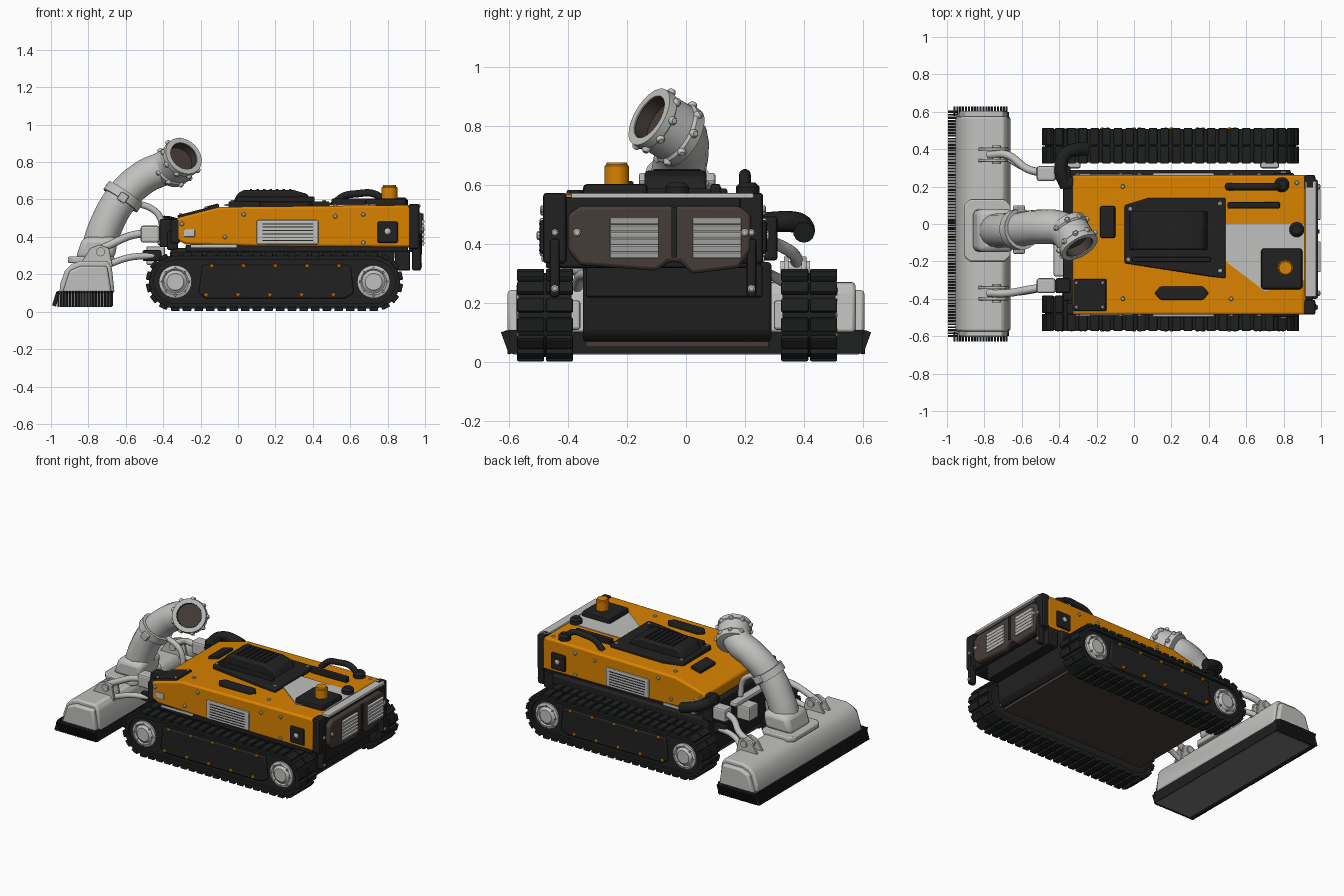
import bpy, bmesh, math, random
from mathutils import Matrix, Vector

random.seed(4)
if "Cube" in bpy.data.objects:
    bpy.data.objects.remove(bpy.data.objects["Cube"], do_unlink=True)

def material(name, *rgb):
    mat = bpy.data.materials.new(name)
    mat.use_nodes = True
    mat.diffuse_color = (*rgb, 1)
    mat.node_tree.nodes["Principled BSDF"].inputs["Base Color"].default_value = (*rgb, 1)
    return mat

orange = material("safety orange", .7, .225, 0)
grey = material("light grey metal", .53, .53, .52)
black = material("black plastic", .015, .015, .015)
rubber = material("black rubber", .013, .014, .014)
brown = material("dark brown", .06, .046, .04)
charcoal = material("charcoal", .2, .2, .195)

def add_object(name, data):
    """Link a new object and make it the only selected one."""
    obj = bpy.data.objects.new(name, data)
    bpy.context.collection.objects.link(obj)
    bpy.ops.object.select_all(action="DESELECT")
    obj.select_set(True)
    bpy.context.view_layer.objects.active = obj
    return obj

def finish(name, bm, mat, bevel=0, smooth=True):
    """Turn a bmesh into a shaded, optionally bevelled object."""
    bmesh.ops.recalc_face_normals(bm, faces=bm.faces[:])
    mesh = bpy.data.meshes.new(name)
    bm.to_mesh(mesh)
    mesh.materials.append(mat)
    obj = add_object(name, mesh)
    if smooth:
        bpy.ops.object.shade_smooth_by_angle(angle=math.radians(35))
    if bevel:
        mod = obj.modifiers.new("soft_edges", "BEVEL")
        mod.width, mod.segments, mod.limit_method = bevel, 2, "ANGLE"

def bridge(bm, one, two):
    for i in range(len(one)):
        bm.faces.new((one[i - 1], one[i], two[i], two[i - 1]))

def boxes(name, mat, items, bevel=0):
    """Each item is (centre, size) or (centre, size, rotation matrix)."""
    bm = bmesh.new()
    for centre, size, *rot in items:
        turn = rot[0] if rot else Matrix.Identity(4)
        bmesh.ops.create_cube(bm, size=1, matrix=Matrix.Translation(centre) @ turn @ Matrix.Diagonal((*size, 1)))
    finish(name, bm, mat, bevel, smooth=False)

def prism(name, mat, outline, axis, low, high, bevel=0):
    """Extrude a flat outline along an axis."""
    place = {"x": lambda a, b, t: (t, a, b), "y": lambda a, b, t: (a, t, b), "z": lambda a, b, t: (a, b, t)}[axis]
    bm = bmesh.new()
    ends = [[bm.verts.new(place(a, b, t)) for a, b in outline] for t in (low, high)]
    for end in ends:
        bm.faces.new(end)
    bridge(bm, *ends)
    finish(name, bm, mat, bevel)

def lathe(name, mat, profile, places, sides=24):
    """Revolve (radius, height) points about the direction at each (origin, direction)."""
    bm = bmesh.new()
    spin = [(math.cos(math.tau * i / sides), math.sin(math.tau * i / sides)) for i in range(sides)]
    for origin, direction in places:
        turn = Vector(direction).to_track_quat("Z", "Y")
        rings = [[bm.verts.new(Vector(origin) + turn @ Vector((r * c, r * s, h))) for c, s in spin] for r, h in profile]
        for one, two in zip(rings, rings[1:]):
            bridge(bm, one, two)
        bm.faces.new(rings[0])
        bm.faces.new(rings[-1])
    finish(name, bm, mat)

def tube(name, mat, points, radius):
    """Sweep a round section along a smooth path."""
    curve = bpy.data.curves.new(name, "CURVE")
    curve.dimensions = "3D"
    curve.bevel_depth, curve.bevel_resolution, curve.use_fill_caps = radius, 5, True
    curve.materials.append(mat)
    spline = curve.splines.new("BEZIER")
    spline.bezier_points.add(len(points) - 1)
    for knot, point in zip(spline.bezier_points, points):
        knot.co = point
        knot.handle_left_type = knot.handle_right_type = "AUTO"
    add_object(name, curve)
    bpy.ops.object.convert(target="MESH")
    bpy.ops.object.shade_smooth_by_angle(angle=math.radians(50))

def studs(name, mat, radius, height, places):
    lathe(name, mat, [(radius, 0), (radius, height * .6), (radius * .6, height)], places, 10)

# Tracks: a belt ring with tread pads, wheels and a bolted side panel
FRONT_X, REAR_X, AXLE_Z, MID_Y = -.335, .725, .16, -.11

def loop(radius, arc=14, straight=18):
    """Points and outward angles round the track loop."""
    pts = []
    for centre, end, start in ((REAR_X, FRONT_X, -90), (FRONT_X, REAR_X, 90)):
        turns = [math.radians(start + 180 * i / arc) for i in range(arc)]
        pts += [(centre + radius * math.cos(a), AXLE_Z + radius * math.sin(a), a) for a in turns]
        a = math.radians(start + 180)
        pts += [(centre + (end - centre) * i / straight, AXLE_Z + radius * math.sin(a), a) for i in range(straight)]
    return pts

for label, mid, out in (("right", -.478, -1), ("left", .418, 1)):
    bm = bmesh.new()
    rows = [[bm.verts.new((x, mid + side * .09, z)) for x, z, a in loop(r)]
            for r, side in ((.142, -1), (.142, 1), (.116, 1), (.116, -1))]
    for one, two in zip(rows, rows[1:] + rows[:1]):
        bridge(bm, one, two)
    finish(label + "_track_belt", bm, rubber)
    boxes(label + "_track_pads", rubber, [((x, mid + col * .049, z), (.022, .092, .046), Matrix.Rotation(-a, 4, "Y"))
          for x, z, a in loop(.146, 7, 17) for col in (-1, 1)], .005)
    prism(label + "_track_core", black, [(x, z) for x, z, a in loop(.12)], "y", mid - .07, mid + .07)
    face = mid + out * .085
    prism(label + "_track_panel", black, [(-.21, .1), (-.17, .07), (.57, .07), (.62, .1), (.6, .25), (-.19, .25)], "y", mid, face, .008)
    studs(label + "_panel_bolts", orange, .012, .012, [
        ((-.15 + i * .17 + shift, face, z), (0, out, 0)) for i in range(5) for z, shift in ((.09, -.02), (.245, .01))])
    axles = [((x, mid, AXLE_Z), (0, out, 0)) for x in (FRONT_X, REAR_X)]
    lathe(label + "_wheels", grey, [(.088, 0), (.088, .082), (.07, .088), (.062, .08), (.05, .088), (.045, .094)], axles)
    studs(label + "_wheel_bolts", grey, .009, .096, [
        ((x + .072 * math.cos(k * math.pi / 4), mid, AXLE_Z + .072 * math.sin(k * math.pi / 4)), (0, out, 0))
        for x in (FRONT_X, REAR_X) for k in range(8)])
    boxes(label + "_track_mounts", grey, [((x, mid - out * .1, AXLE_Z), (.1, .04, .1)) for x in (FRONT_X, REAR_X)], .01)

# Lower chassis, belly and rear bumper
prism("chassis", black, [(-.38, .16), (-.34, .07), (.79, .07), (.82, .1), (.84, .34), (-.36, .34)], "y", -.35, .29, .012)
boxes("belly_plate", brown, [((.22, -.03, .062), (1.12, .62, .02))])
boxes("body_skirt", black, [((.315, MID_Y, .338), (1.19, .73, .04)), ((.88, -.04, .275), (.08, .6, .11))], .008)

# Main body shell with vents, sockets and bolts on each side
prism("body_shell", orange, [(-.33, .385), (-.33, .5), (-.1, .56), (.91, .57), (.925, .55), (.925, .345), (.1, .35), (-.28, .36)],
      "y", -.485, .262, .018)
boxes("front_corners", black, [((-.335, y, .43), (.05, .06, .13)) for y in (-.455, .225)] + [((-.35, MID_Y, .38), (.06, .6, .1))], .01)
for label, face, out in (("right", -.485, -1), ("left", .262, 1)):
    boxes(label + "_vent", grey, [((.265, face, .425), (.33, .024, .13))], .008)
    boxes(label + "_vent_slots", black, [((.265, face + out * .01, .38 + i * .018), (.27, .008, .005)) for i in range(6)])
    boxes(label + "_sockets", black, [((.8, face, .425), (.11, .024, .115))], .01)
    studs(label + "_socket_cap", grey, .016, .01, [((.8, face + out * .012, .43), (0, out, 0))])
    boxes(label + "_marker", grey, [((-.26, face, .42), (.06, .016, .04)), ((-.13, face, .35), (.25, .01, .02))], .005)
    studs(label + "_side_bolts", grey, .012, .01, [
        ((x, face, z), (0, out, 0)) for x, z in ((-.07, .4), (.03, .52), (.52, .51), (.67, .52), (.67, .37), (-.3, .47))])
    boxes(label + "_rear_post", black, [((.94, face - out * .04, .455), (.06, .08, .24)),
                                        ((.955, face - out * .04, .32), (.05, .035, .2))], .012)
    studs(label + "_post_bolts", grey, .012, .01, [((.975, face - out * .04, z), (1, 0, 0)) for z in (.25, .44)])

# Rear grille
boxes("rear_frame", black, [((.935, MID_Y, .44), (.04, .66, .24))], .01)
boxes("rear_trim", grey, [((.945, -.08, .565), (.06, .62, .02))], .006)
prism("rear_grille", brown, [(-.4, .38), (-.36, .33), (-.1, .31), (-.06, .34), (-.02, .34), (.02, .3), (.18, .32),
      (.22, .38), (.22, .5), (.18, .53), (-.36, .53), (-.4, .5)], "x", .94, .985, .012)
boxes("grille_divider", black, [((.985, -.04, .44), (.012, .02, .17))])
boxes("grille_louvres", grey, [((.986, y, .365 + i * .023), (.02, .165, .02), Matrix.Rotation(.35, 4, "Y"))
                               for y in (-.175, .105) for i in range(6)], .003)
studs("grille_bolts", grey, .014, .012, [((.985, y, .44), (1, 0, 0)) for y in (-.37, .2)])

# Engine hatch on top
prism("hatch_plate", black, [(-.05, .1), (.08, .14), (.49, .14), (.49, -.29), (.4, -.28), (-.05, -.21)], "z", .55, .59, .008)
prism("hatch_cover", black, [(-.03, .58), (0, .635), (.03, .65), (.3, .65), (.37, .63), (.4, .58)], "y", -.14, .07, .012)
boxes("hatch_ribs", black, [((.07 + i * .035, -.03, .65), (.012, .16, .012)) for i in range(7)])
boxes("hatch_bars", black, [((.2, -.19, .6), (.42, .025, .03)), ((.64, .1, .585), (.28, .035, .04))], .008)
studs("hatch_bolts", grey, .011, .008, [((x, y, .588), (0, 0, 1)) for x, y in ((-.03, -.19), (-.02, .08), (.46, .11), (.46, -.25))])

# Top fittings
prism("pale_patch", grey, [(.49, 0), (.91, 0), (.91, -.3), (.7, -.36), (.49, -.2)], "z", .564, .572)
prism("slot_cover", black, [(.11, -.37), (.14, -.335), (.37, -.335), (.4, -.37), (.37, -.405), (.14, -.405)], "z", .56, .585, .006)
tilt = Matrix.Rotation(-.255, 4, "Y")
boxes("corner_plate", black, [((-.235, -.38, .528), (.18, .17, .02), tilt)], .006)
studs("corner_plate_bolts", grey, .01, .018, [((-.235 + dx, -.38 + dy, .528 + dx * .26), (-.25, 0, 1))
      for dx in (-.07, .07) for dy in (-.065, .065)])
boxes("front_connector", black, [((-.14, .01, .555), (.08, .17, .03), tilt)], .008)
tube("grab_handle", black, [(.5, .2, .56), (.56, .2, .615), (.63, .2, .63), (.74, .2, .625), (.79, .2, .57)], .02)
lathe("knobs", black, [(.04, 0), (.04, .03), (.025, .045)], [((.79, .21, .565), (0, 0, 1)), ((.87, -.03, .565), (0, 0, 1))])
studs("top_bolts", grey, .012, .01, [((x, y, .565), (0, 0, 1)) for x, y in ((-.06, -.4), (-.06, .2), (.52, -.4), (.87, .22))])
boxes("beacon_base", black, [((.79, -.24, .58), (.22, .22, .05))], .015)
lathe("beacon", orange, [(.042, 0), (.042, .065), (.036, .07), (.034, .078)], [((.81, -.235, .6), (0, 0, 1))])
tube("side_hose", rubber, [(-.36, .2, .46), (-.39, .29, .475), (-.37, .37, .475), (-.3, .4, .455), (-.25, .4, .44)], .036)

# Brush head: housing, bristles and underside
prism("brush_housing", grey, [(-.955, .1), (-.95, .15), (-.925, .22), (-.89, .255), (-.84, .272), (-.7, .272), (-.675, .24), (-.66, .1)],
      "y", -.575, .575, .012)
prism("housing_end_caps", grey, [(-.94, .1), (-.9, .22), (-.84, .245), (-.7, .245), (-.675, .1)], "y", -.605, .605, .012)
boxes("brush_block", charcoal, [((-.813, 0, .066), (.28, 1.17, .08))])
boxes("brush_skirt", rubber, [((-.673, 0, .07), (.012, 1.2, .08))])
bristles = [((-.972, -.6 + i * .016, .068), (.022, .01 + random.random() * .004, .078), Matrix.Rotation(.3, 4, "Y")) for i in range(76)]
bristles += [((-.96 + i * .0155, s * .603, .068), (.011, .024, .08), Matrix.Rotation(-s * .35, 4, "X"))
             for i in range(19) for s in (-1, 1)]
boxes("bristles", rubber, bristles)

# Suction duct with clamp and bolted collar
prism("duct_flange", grey, [(-.91, -.17), (-.88, -.2), (-.69, -.2), (-.66, -.17), (-.66, .1), (-.69, .13), (-.88, .13), (-.91, .1)],
      "z", .26, .295, .008)
prism("duct_foot", grey, [(-.87, .28), (-.83, .4), (-.64, .4), (-.66, .28)], "y", -.15, .08, .03)
tube("duct", grey, [(-.75, -.035, .33), (-.71, -.035, .45), (-.62, -.03, .61), (-.5, -.015, .72), (-.39, -.025, .77), (-.335, -.07, .8)], .092)
lathe("duct_clamp", grey, [(.09, -.025), (.11, -.025), (.11, .025), (.09, .025)], [((-.615, -.03, .615), (.55, .1, .8))])
boxes("clamp_lugs", grey, [((-.615, -.03 + s * .11, .61), (.05, .04, .05), Matrix.Rotation(.6, 4, "Y")) for s in (-1, 1)], .008)
tube("clamp_stay", grey, [(-.54, -.03, .58), (-.46, -.03, .55), (-.42, -.03, .51), (-.4, -.03, .4)], .018)
aim, mouth = Vector((.45, -.75, .45)).normalized(), Vector((-.29, -.125, .833))
lathe("duct_collar", grey, [(.088, -.16), (.108, -.155), (.112, -.12), (.104, -.11), (.104, -.035), (.11, -.03), (.108, 0), (.08, 0),
      (.08, -.06)], [(mouth, aim)], 32)
lathe("duct_bore", brown, [(.0795, -.055), (.0795, -.004), (.077, -.004), (.077, -.055)], [(mouth, aim)])
spokes = [aim.to_track_quat("Z", "Y") @ Vector((math.cos(k * math.tau / 9), math.sin(k * math.tau / 9), 0)) for k in range(9)]
studs("collar_bolts", grey, .015, .022, [(mouth + s * .1 - aim * back, s) for s in spokes for back in (.03, .125)])

# Lift arms linking the body and the brush head
for label, y, side in (("right", -.33, -1), ("left", .27, 1)):
    end = side * .37
    boxes(label + "_arm_mount", grey, [((-.47, y, .415), (.1, .08, .09))], .012)
    boxes(label + "_arm_post", black, [((-.38, y, .42), (.08, .08, .15)), ((-.46, y, .3), (.1, .04, .06))], .01)
    tube(label + "_upper_arm", grey, [(-.44, y, .42), (-.56, y + side * .02, .41), (-.68, end, .36), (-.78, end, .31)], .021)
    tube(label + "_lower_arm", grey, [(-.44, y, .3), (-.58, y + side * .03, .29), (-.7, end, .25)], .018)
    for number, edge in enumerate((-.03, .03)):
        prism(f"{label}_arm_bracket_{number}", grey, [(-.84, .26), (-.79, .34), (-.74, .36), (-.69, .34), (-.67, .24)],
              "y", end + edge - .008, end + edge + .008, .003)
    lathe(label + "_arm_pin", grey, [(.024, -.05), (.024, .05)], [((-.735, end, .32), (0, 1, 0))], 16)
boxes("tow_bracket", grey, [((-.39, MID_Y, .37), (.08, .34, .03)), ((-.44, -.05, .3), (.1, .1, .1))], .01)
